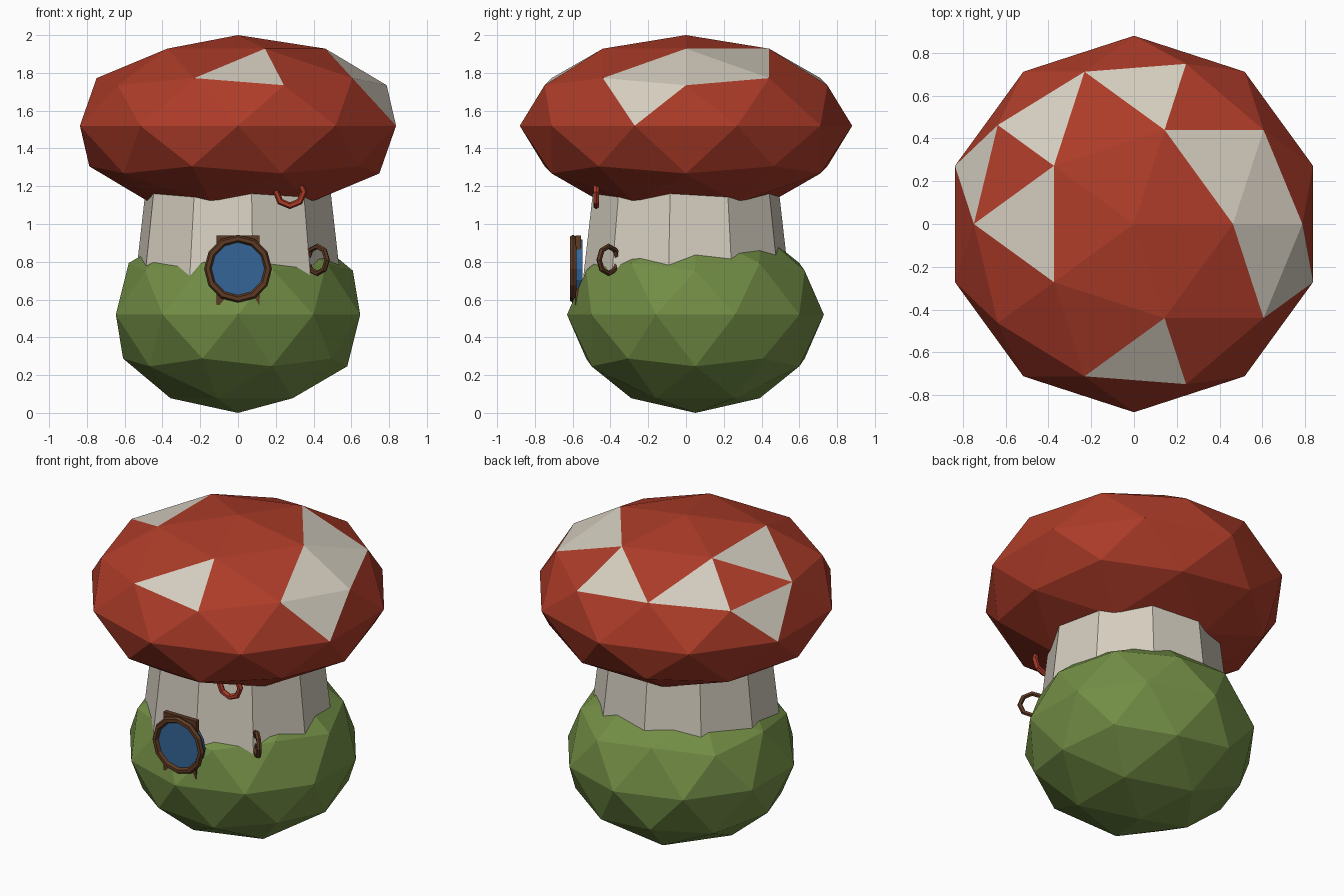
import bpy
import math
from mathutils import Vector

if "Cube" in bpy.data.objects:
    bpy.data.objects.remove(bpy.data.objects["Cube"], do_unlink=True)


def material(name, rgb):
    mat = bpy.data.materials.new(name)
    mat.use_nodes = True
    mat.diffuse_color = (*rgb, 1)
    mat.node_tree.nodes["Principled BSDF"].inputs["Base Color"].default_value = (*rgb, 1)
    return mat


red = material("cap red", (0.42, 0.045, 0.022))
cream = material("cream", (0.66, 0.61, 0.52))
green = material("moss green", (0.17, 0.27, 0.06))
brown = material("wood brown", (0.11, 0.042, 0.017))
blue = material("window blue", (0.035, 0.13, 0.31))


def finish(name, *mats):
    obj = bpy.context.object
    obj.name = obj.data.name = name
    for mat in mats:
        obj.data.materials.append(mat)
    return obj


def blob(name, location, radius, height, *mats):
    """Flattened low-poly ball."""
    bpy.ops.mesh.primitive_ico_sphere_add(subdivisions=2, radius=1, location=location)
    obj = finish(name, *mats)
    for v in obj.data.vertices:
        v.co *= Vector((radius, radius, height))
    return obj


def ring(name, location, major, minor, segments, turn, mat):
    """Upright ring, turned about the vertical axis."""
    bpy.ops.mesh.primitive_torus_add(
        major_radius=major, minor_radius=minor, major_segments=segments,
        minor_segments=6, location=location,
        rotation=(math.pi / 2, 0, math.radians(turn)))
    return finish(name, mat)


# Mossy base
blob("mossy_base", (0, 0.05, 0.52), 0.68, 0.52, green)

# Tapered ten-sided stem
bpy.ops.mesh.primitive_cone_add(
    vertices=10, radius1=0.569, radius2=0.477, depth=0.8,
    location=(0, 0, 0.95), rotation=(0, 0, math.radians(8.3)))
finish("stem", cream)

# Cap, with pale patches on the facets nearest these plan positions
cap = blob("cap", (0, 0, 1.52), 0.88, 0.48, red, cream)
patches = [(0.05, 0.63), (-0.41, 0.48), (-0.74, 0.24), (-0.5, 0), (0.4, 0.29),
           (0.62, 0.15), (0.62, -0.15), (0.74, -0.24), (0.05, -0.63)]
for face in cap.data.polygons:
    centre = face.center
    if centre.z > 0 and any((centre.xy - Vector(p)).length < 0.04 for p in patches):
        face.material_index = 1

# Round window: backing board, pane and frame
bpy.ops.mesh.primitive_cube_add(size=1, location=(0, -0.57, 0.755))
board = finish("window_board", brown)
board.scale = (0.23, 0.03, 0.37)
bpy.ops.mesh.primitive_cylinder_add(
    vertices=16, radius=0.155, depth=0.05, location=(0, -0.573, 0.763),
    rotation=(math.pi / 2, 0, 0))
finish("window_pane", blue)
ring("window_frame", (0, -0.598, 0.763), 0.16, 0.02, 12, 0, brown)

# Loops on the stem and under the cap
ring("stem_loop", (0.42, -0.41, 0.81), 0.072, 0.015, 8, -44, brown)
ring("cap_loop", (0.275, -0.475, 1.17), 0.073, 0.018, 8, 0, red)
